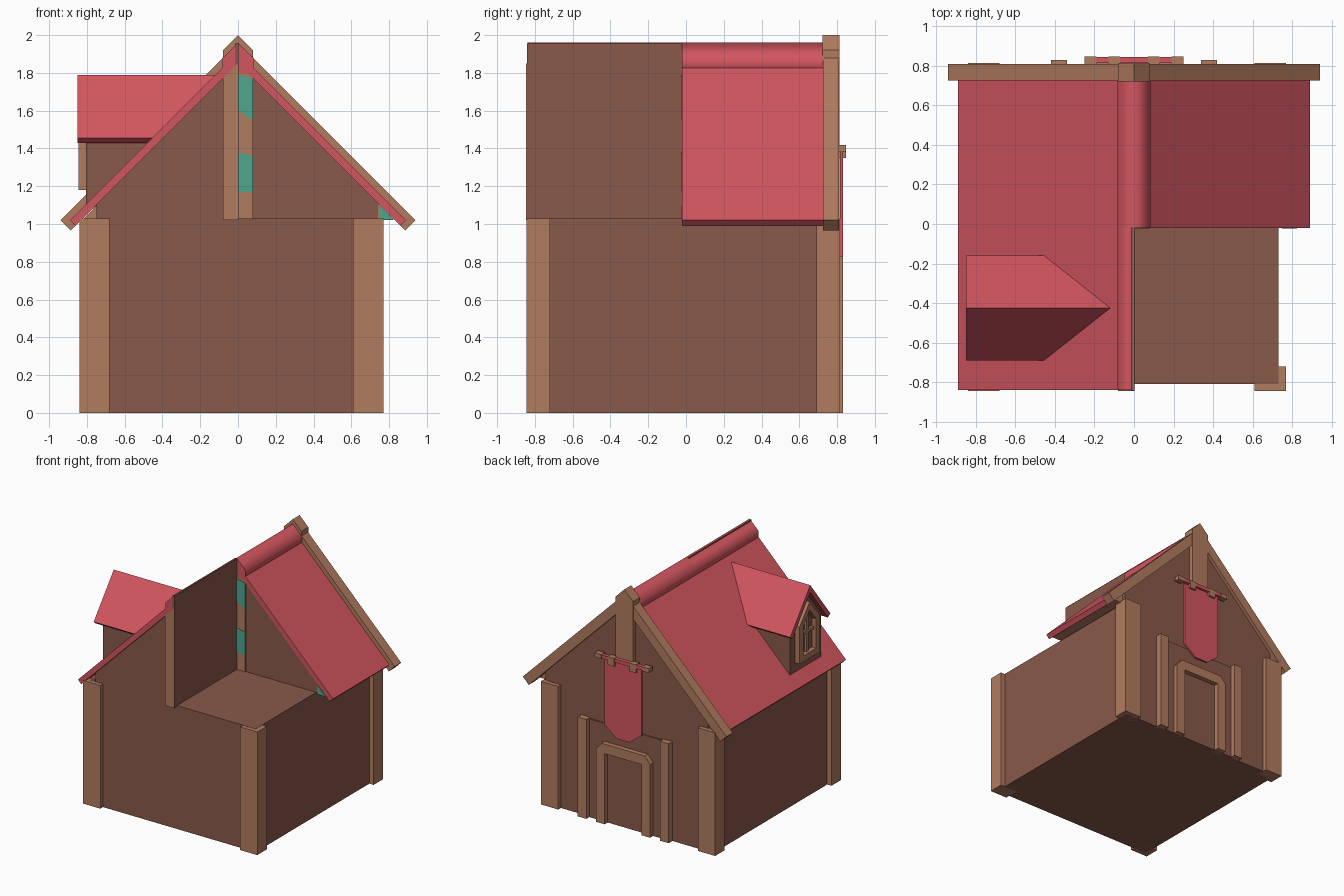
import bpy, bmesh


def material(name, rgb):
    m = bpy.data.materials.new(name)
    m.diffuse_color = (*rgb, 1)
    return m


WALL = material("wall brown", (0.25, 0.10, 0.068))
WOOD = material("timber brown", (0.44, 0.20, 0.115))
RED = material("roof red", (0.65, 0.092, 0.115))
TEAL = material("teal", (0.08, 0.38, 0.27))


def prism(name, pts, axis, a, b, mat, smooth=False):
    """Extrude a profile from a to b; (x,z) along y or (y,z) along x."""
    bm = bmesh.new()
    place = (lambda p, t: (p[0], t, p[1])) if axis == "y" else (lambda p, t: (t, p[0], p[1]))
    lo = [bm.verts.new(place(p, a)) for p in pts]
    hi = [bm.verts.new(place(p, b)) for p in pts]
    caps = [bm.faces.new(lo), bm.faces.new(hi)]
    n = len(pts)
    for i in range(n):
        f = bm.faces.new((lo[i], lo[(i + 1) % n], hi[(i + 1) % n], hi[i]))
        f.smooth = smooth
    for c in caps:
        for e in c.edges:
            e.smooth = False
    bmesh.ops.recalc_face_normals(bm, faces=bm.faces)
    me = bpy.data.meshes.new(name)
    bm.to_mesh(me)
    bm.free()
    me.materials.append(mat)
    ob = bpy.data.objects.new(name, me)
    bpy.context.collection.objects.link(ob)
    return ob


def box(name, x0, x1, y0, y1, z0, z1, mat):
    return prism(name, [(x0, z0), (x1, z0), (x1, z1), (x0, z1)], "y", y0, y1, mat)


def flip(pts, s):
    return [(s * u, v) for u, v in pts]


# Lower storey and corner posts
box("body", -0.80, 0.73, -0.81, 0.78, 0, 1.03, WALL)
for x in (-0.84, 0.61):
    for y in (-0.845, 0.69):
        box("corner_post", x, x + 0.16, y, y + 0.125, 0, 1.028, WOOD)

# Attic, roof and eaves: the front right quarter is cut away
for s, y0 in ((-1, -0.84), (1, -0.02)):
    prism("attic", flip([(0, 1.03), (0.75, 1.03), (0.75, 1.11), (0, 1.86)], s),
          "y", -0.81 if s < 0 else -0.012, 0.78, WALL)
    prism("roof", flip([(0, 1.91), (0.89, 1.02), (0.86, 0.99), (0, 1.85)], s),
          "y", y0, 0.73, RED)
    prism("eave_filler", flip([(0.74, 1.02), (0.825, 1.02), (0.74, 1.108)], s),
          "y", y0 + (0.06 if s < 0 else 0.002), 0.75, WOOD)
    prism("rake_beam", flip([(0, 1.96), (0.94, 1.02), (0.885, 0.965), (0, 1.85)], s),
          "y", 0.725, 0.81, WOOD)
prism("ridge_back", [(-0.083, 1.80), (0.083, 1.80), (0.083, 1.878), (0, 1.96), (-0.083, 1.878)],
      "y", -0.02, 0.73, RED, True)
prism("ridge_front", [(-0.083, 1.80), (0, 1.80), (0, 1.96), (-0.083, 1.878)],
      "y", -0.84, -0.02, RED, True)
prism("back_king_post", [(-0.08, 1.03), (0.08, 1.03), (0.08, 1.92), (0, 2.0), (-0.08, 1.92)],
      "y", 0.722, 0.813, WOOD)

# Section faces in the cut-away
box("section_wall", -0.015, 0.003, -0.842, -0.014, 1.03, 1.955, WALL)
prism("front_king_post", [(-0.08, 1.02), (-0.001, 1.02), (-0.001, 1.849), (-0.08, 1.77)],
      "y", -0.846, -0.78, WOOD)
prism("section_post", [(0, 1.03), (0.08, 1.03), (0.08, 1.77), (0, 1.85)],
      "y", -0.02, -0.01, WOOD)
for pts in ([(0.003, 1.17), (0.08, 1.17), (0.08, 1.36), (0.003, 1.38)],
            [(0.003, 1.60), (0.08, 1.55), (0.08, 1.77), (0.003, 1.79)],
            [(0.75, 1.022), (0.825, 1.022), (0.75, 1.098)]):
    prism("teal_patch", pts, "y", -0.023, -0.017, TEAL)

# Dormer on the left slope
C = -0.425


def dormer(pts):
    return [(C + u, v) for u, v in pts]


prism("dormer_wall", dormer([(-0.205, 1.09), (0.205, 1.09), (0.205, 1.49), (0, 1.75), (-0.205, 1.49)]),
      "x", -0.805, -0.15, WALL)
for s in (-1, 1):
    prism("dormer_roof", dormer(flip([(0, 1.79), (0.265, 1.455), (0.235, 1.43), (0, 1.73)], s)),
          "x", -0.85, -0.12, RED)
    # One half of the pointed window frame
    prism("window_frame", dormer(flip([(0, 1.18), (0.135, 1.18), (0.135, 1.49), (0, 1.65), (0, 1.58),
                                       (0.085, 1.475), (0.085, 1.23), (0, 1.23)], s)),
          "x", -0.845, -0.80, WOOD)
box("window_mullion", -0.825, -0.80, C - 0.013, C + 0.013, 1.22, 1.59, WOOD)
box("window_crossbar", -0.825, -0.80, C - 0.09, C + 0.09, 1.385, 1.41, WOOD)

# Doorway on the back wall
box("door_surround", -0.35, 0.35, 0.77, 0.79, 0, 0.82, WALL)
for s in (-1, 1):
    x0, x1 = sorted((0.34 * s, 0.42 * s))
    box("door_side_post", x0, x1, 0.76, 0.83, 0, 0.83, WOOD)
    prism("door_frame", flip([(0.17, 0), (0.25, 0), (0.25, 0.61), (0.20, 0.67), (0, 0.67),
                              (0, 0.59), (0.17, 0.59)], s), "y", 0.76, 0.83, WOOD)

# Banner with rod and hanging straps
prism("banner", [(-0.17, 1.38), (0.17, 1.38), (0.17, 0.83), (0.06, 0.745), (-0.06, 0.745), (-0.17, 0.83)],
      "y", 0.815, 0.83, RED)
box("banner_rod", -0.19, 0.19, 0.815, 0.845, 1.385, 1.415, RED)
for x in (-0.22, -0.1, 0.1, 0.22):
    box("rod_strap", x - 0.03, x + 0.03, 0.80, 0.848, 1.382 if abs(x) > 0.2 else 1.35, 1.418, WOOD)
